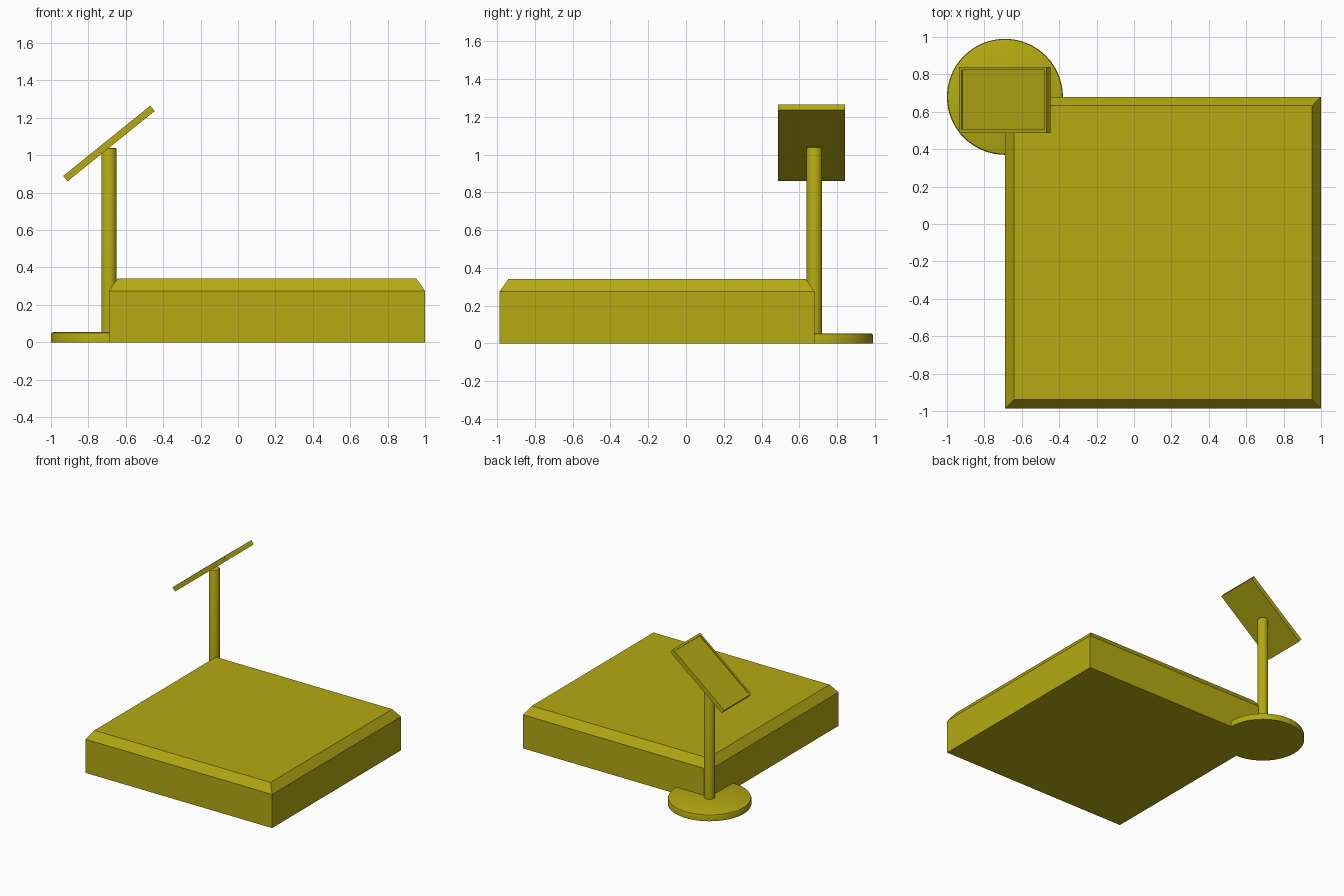
import bpy, bmesh, math
from mathutils import Matrix, Vector

if "Cube" in bpy.data.objects:
    bpy.data.objects.remove(bpy.data.objects["Cube"])

mat = bpy.data.materials.new("mustard")
mat.diffuse_color = (0.46, 0.40, 0.006, 1)
mat.use_nodes = True
mat.node_tree.nodes["Principled BSDF"].inputs["Base Color"].default_value = mat.diffuse_color


def finish(name, bm, smooth=False):
    bmesh.ops.recalc_face_normals(bm, faces=bm.faces[:])
    mesh = bpy.data.meshes.new(name)
    bm.to_mesh(mesh)
    bm.free()
    mesh.materials.append(mat)
    ob = bpy.data.objects.new(name, mesh)
    bpy.context.collection.objects.link(ob)
    if smooth:
        bpy.ops.object.select_all(action='DESELECT')
        ob.select_set(True)
        bpy.context.view_layer.objects.active = ob
        bpy.ops.object.shade_smooth_by_angle(angle=math.radians(30))
    return ob


def box(size, centre=(0, 0, 0)):
    bm = bmesh.new()
    bmesh.ops.create_cube(bm, size=1, matrix=Matrix.Translation(centre) @ Matrix.Diagonal((*size, 1)))
    bm.normal_update()
    return bm


def top_face(bm):
    return max(bm.faces, key=lambda f: f.calc_center_median().z)


def cylinder(name, x, y, radius, z0, z1, bevel, sides):
    bm = bmesh.new()
    bmesh.ops.create_cone(bm, cap_ends=True, segments=sides, radius1=radius, radius2=radius,
                          depth=z1 - z0, matrix=Matrix.Translation((x, y, (z0 + z1) / 2)))
    bm.normal_update()
    bmesh.ops.bevel(bm, geom=list(top_face(bm).edges), offset=bevel, segments=2,
                    profile=0.5, affect='EDGES')
    return finish(name, bm, True)


# platform: block with a chamfered top rim
x0, x1, y0, y1 = -0.69, 1.0, -0.987, 0.68
bm = box((x1 - x0, y1 - y0, 0.275), ((x0 + x1) / 2, (y0 + y1) / 2, 0.1375))
bmesh.ops.inset_region(bm, faces=[top_face(bm)], thickness=0.067, depth=0.067)
finish("platform", bm)

# round foot and pole at the back left corner
cylinder("stand_foot", -0.69, 0.68, 0.31, 0, 0.054, 0.012, 64)
cylinder("stand_pole", -0.69, 0.68, 0.041, 0.01, 1.039, 0.006, 32)

# tilted panel with a shallow recessed face
bm = box((0.598, 0.353, 0.037))
face = top_face(bm)
bmesh.ops.inset_region(bm, faces=[face], thickness=0.024)
bmesh.ops.inset_region(bm, faces=[face], thickness=0.0, depth=-0.007)
panel = finish("tilted_panel", bm)
panel.location = (-0.69, 0.664, 1.063)
panel.rotation_euler = (0, -math.radians(38.9), 0)
